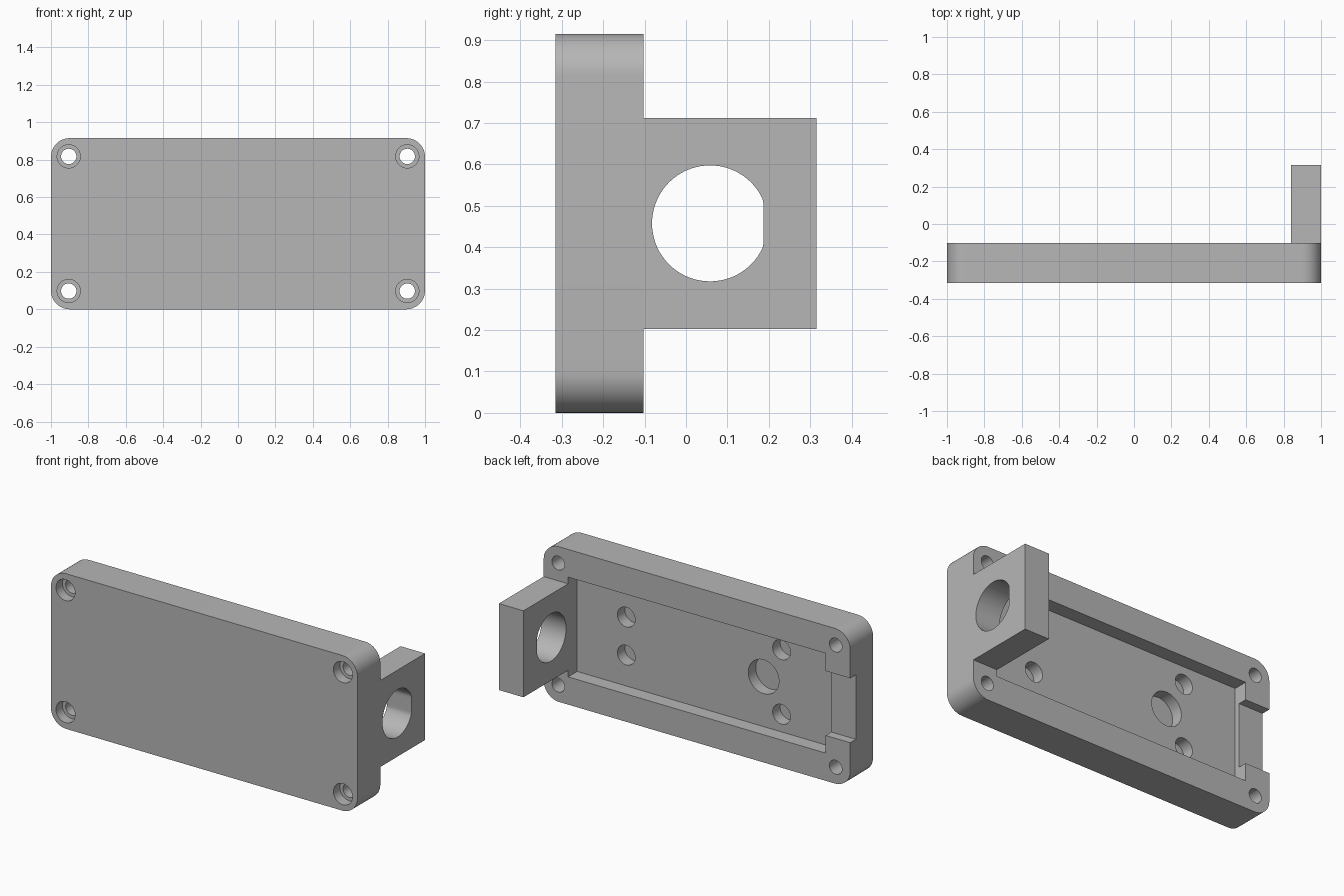
import bpy, bmesh, math
from mathutils import Vector

if "Cube" in bpy.data.objects:
    bpy.data.objects.remove(bpy.data.objects["Cube"], do_unlink=True)

grey = bpy.data.materials.new("plain_grey")
grey.use_nodes = True
COLOUR = (0.47, 0.47, 0.47, 1)
grey.diffuse_color = COLOUR
grey.node_tree.nodes["Principled BSDF"].inputs["Base Color"].default_value = COLOUR


def prism(name, outline, lo, hi, axis="y"):
    """Extrude a 2D outline: (x, z) along y, or (y, z) along x."""
    if axis == "y":
        place = lambda a, b, d: Vector((a, d, b))
    else:
        place = lambda a, b, d: Vector((d, a, b))
    bm = bmesh.new()
    face = bm.faces.new([bm.verts.new(place(a, b, lo)) for a, b in outline])
    ext = bmesh.ops.extrude_face_region(bm, geom=[face])
    moved = [v for v in ext["geom"] if isinstance(v, bmesh.types.BMVert)]
    bmesh.ops.translate(bm, verts=moved, vec=place(0, 0, hi - lo))
    bmesh.ops.recalc_face_normals(bm, faces=bm.faces)
    mesh = bpy.data.meshes.new(name)
    bm.to_mesh(mesh)
    bm.free()
    mesh.materials.append(grey)
    obj = bpy.data.objects.new(name, mesh)
    bpy.context.collection.objects.link(obj)
    return obj


def rect(a0, a1, b0, b1):
    return [(a0, b0), (a1, b0), (a1, b1), (a0, b1)]


def circle(a, b, r, n=48):
    return [(a + r * math.cos(2 * math.pi * i / n),
             b + r * math.sin(2 * math.pi * i / n)) for i in range(n)]


def rounded_rect(a0, a1, b0, b1, r, n=12):
    pts = []
    corners = [(a1 - r, b1 - r), (a0 + r, b1 - r), (a0 + r, b0 + r), (a1 - r, b0 + r)]
    for k, (a, b) in enumerate(corners):
        for i in range(n + 1):
            t = math.pi / 2 * (k + i / n)
            pts.append((a + r * math.cos(t), b + r * math.sin(t)))
    return pts


def cut(obj, cutters):
    """Subtract every cutter, bake the result and drop the cutters."""
    for c in cutters:
        c.hide_render = True
        mod = obj.modifiers.new("cut", "BOOLEAN")
        mod.operation, mod.solver, mod.object = "DIFFERENCE", "EXACT", c
    graph = bpy.context.evaluated_depsgraph_get()
    baked = bpy.data.meshes.new_from_object(obj.evaluated_get(graph))
    obj.modifiers.clear()
    obj.data = baked
    for c in cutters:
        bpy.data.objects.remove(c, do_unlink=True)


FRONT, BACK, HEIGHT = -0.315, -0.102, 0.915
MID = HEIGHT / 2
FLOOR = BACK - 0.084

# Cover plate with rounded corners
plate = prism("cover_plate", rounded_rect(-1, 1, 0, HEIGHT, 0.1), FRONT, BACK)
cutters = [
    # Shallow pocket in the back and cable notch through the end wall
    prism("pocket", rect(-0.84, 0.84, MID - 0.294, MID + 0.294), FLOOR, 0.1),
    prism("notch", rect(-1.1, -0.8, MID - 0.19, MID + 0.19), BACK - 0.053, 0.1),
]
# Counterbored screw holes in the corners
for x in (-0.905, 0.905):
    for z in (MID - 0.36, MID + 0.36):
        cutters.append(prism("screw_hole", circle(x, z, 0.041), -0.5, 0.1))
        cutters.append(prism("counterbore", circle(x, z, 0.062), -0.5, FRONT + 0.06))
# Blind recesses in the pocket floor
recesses = [(0.52, 0.112, 0.058), (0.52, -0.112, 0.058),
            (-0.493, 0.19, 0.058), (-0.493, -0.19, 0.058), (-0.376, 0, 0.1)]
for x, dz, r in recesses:
    cutters.append(prism("recess", circle(x, MID + dz, r), FLOOR - 0.07, FLOOR + 0.05))
cut(plate, cutters)

# Upright tab at one end with a flat-sided round hole
tab = prism("mounting_tab", rect(BACK, 0.315, MID - 0.255, MID + 0.255), 0.84, 1, "x")
flat_hole = [(min(y, 0.187), z) for y, z in circle(0.058, MID, 0.14, 72)]
cut(tab, [prism("flat_sided_hole", flat_hole, 0.7, 1.2, "x")])

# Smooth the curved walls, keep the edges sharp
bpy.ops.object.select_all(action="DESELECT")
for obj in (plate, tab):
    obj.select_set(True)
bpy.context.view_layer.objects.active = plate
bpy.ops.object.shade_smooth_by_angle(angle=math.radians(30))
